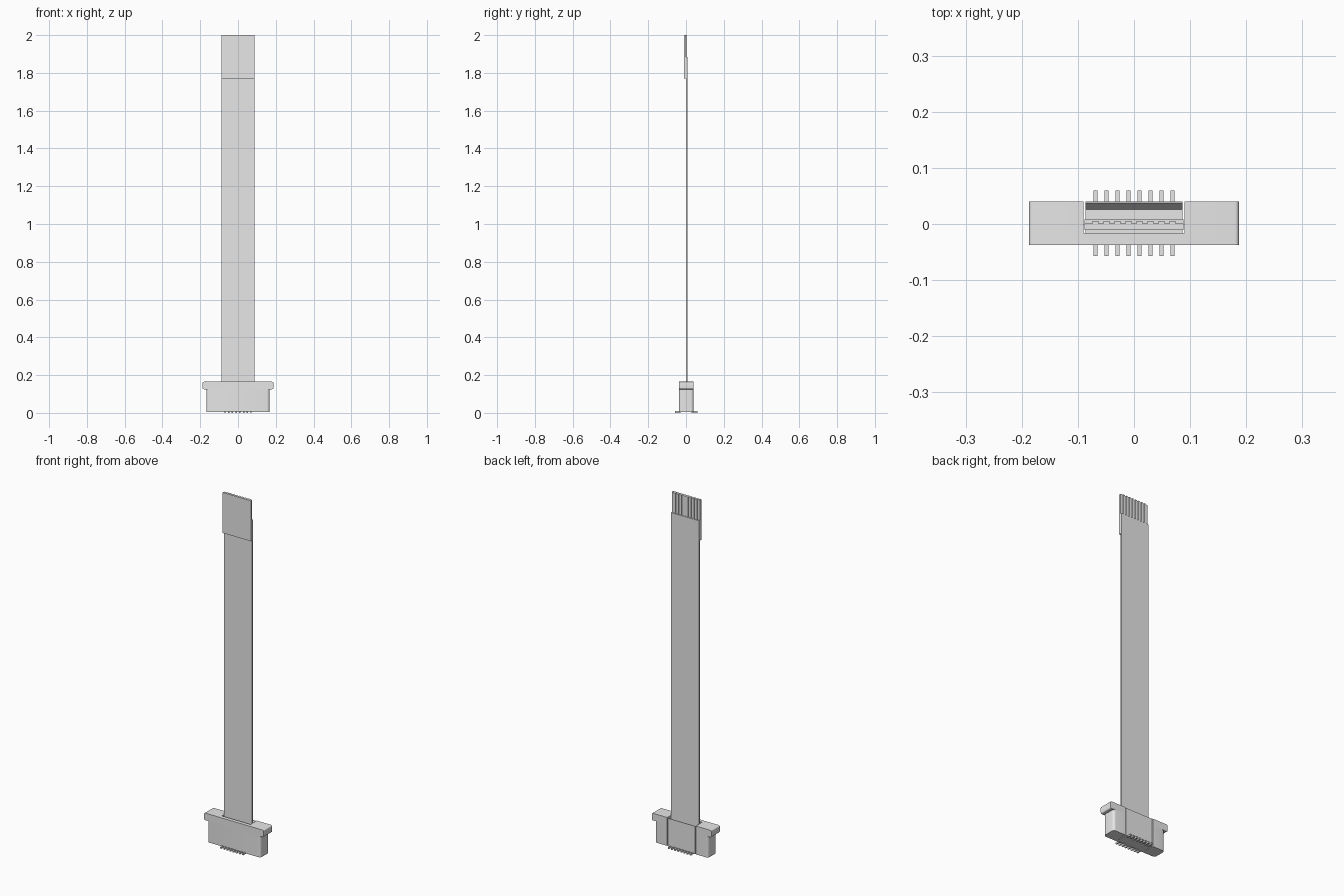
import bpy, bmesh, math

cube = bpy.data.objects.get("Cube")
if cube:
    bpy.data.objects.remove(cube, do_unlink=True)

grey = bpy.data.materials.new("light grey")
grey.use_nodes = True
grey.diffuse_color = (0.8, 0.8, 0.8, 1)
grey.node_tree.nodes["Principled BSDF"].inputs["Base Color"].default_value = (0.8, 0.8, 0.8, 1)


def finish(name, bm, smooth=False):
    bmesh.ops.recalc_face_normals(bm, faces=bm.faces)
    mesh = bpy.data.meshes.new(name)
    bm.to_mesh(mesh)
    bm.free()
    mesh.materials.append(grey)
    ob = bpy.data.objects.new(name, mesh)
    bpy.context.collection.objects.link(ob)
    if smooth:
        bpy.ops.object.select_all(action='DESELECT')
        bpy.context.view_layer.objects.active = ob
        ob.select_set(True)
        bpy.ops.object.shade_smooth_by_angle(angle=math.radians(35))
    return ob


def prism(points, offset):
    """Extrude a closed outline of 3D points along an offset."""
    bm = bmesh.new()
    face = bm.faces.new([bm.verts.new(p) for p in points])
    ext = bmesh.ops.extrude_face_region(bm, geom=[face])
    verts = [g for g in ext["geom"] if isinstance(g, bmesh.types.BMVert)]
    bmesh.ops.translate(bm, verts=verts, vec=offset)
    return bm


def box(name, x0, x1, y0, y1, z0, z1):
    pts = [(x0, y0, z0), (x1, y0, z0), (x1, y1, z0), (x0, y1, z0)]
    return finish(name, prism(pts, (0, 0, z1 - z0)))


def u_block(name, half, z0, z1, axis, radius):
    """U-shaped block open to the back, outer edges along one axis rounded."""
    front, back, slot_x, slot_y = -0.037, 0.04, 0.09, -0.016
    plan = [(-half, front), (half, front), (half, back), (slot_x, back),
            (slot_x, slot_y), (-slot_x, slot_y), (-slot_x, back), (-half, back)]
    bm = prism([(x, y, z0) for x, y in plan], (0, 0, z1 - z0))
    edges = []
    for e in bm.edges:
        a, b = e.verts
        outer = all(abs(abs(v.co.x) - half) < 1e-4 for v in e.verts)
        if outer and a.co.x * b.co.x > 0 and abs(a.co[axis] - b.co[axis]) > 0.01:
            edges.append(e)
    bmesh.ops.bevel(bm, geom=edges, offset=radius, segments=5, profile=0.5, affect='EDGES')
    return finish(name, bm, smooth=True)


# Connector housing: lower body and wider upper flange
u_block("housing_body", 0.167, 0.004, 0.125, 2, 0.014)
u_block("housing_flange", 0.187, 0.125, 0.165, 1, 0.007)

# Insert in the slot, with a sloped lead-in towards the cable
profile = [(-0.016, 0.004), (0.04, 0.004), (0.04, 0.162), (0.037, 0.162),
           (0.026, 0.14), (-0.016, 0.14)]
finish("slot_insert", prism([(-0.086, y, z) for y, z in profile], (0.172, 0, 0)))

# Solder pins on both sides, and contact strips at the cable end
pitch = 0.0196
for i in range(8):
    x = (i - 3.5) * pitch
    box(f"back_pin_{i + 1}", x - 0.0037, x + 0.0037, 0.03, 0.06, 0, 0.009)
    box(f"front_pin_{i + 1}", x - 0.0037, x + 0.0037, -0.057, -0.03, 0, 0.009)
    box(f"contact_strip_{i + 1}", x - 0.0055, x + 0.0055, 0.0005, 0.005, 1.88, 2.0)

# Flat cable and the stiffener behind its contacts
box("flat_cable", -0.0885, 0.0885, 0.0, 0.008, 0.1, 1.885)
box("end_stiffener", -0.0885, 0.0885, -0.011, 0.001, 1.77, 2.0)
